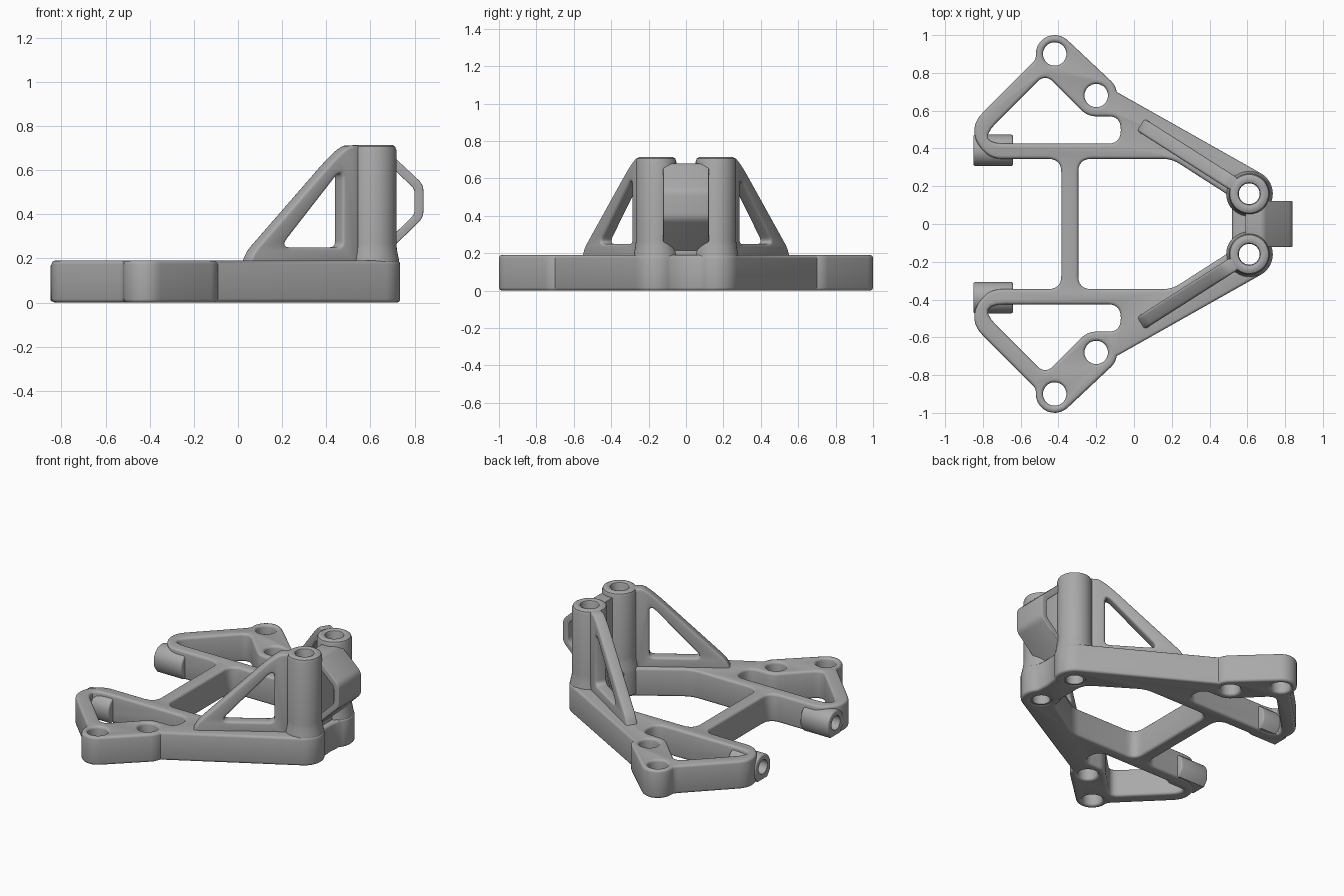
import bpy, bmesh
from math import sin, cos, radians, pi
from mathutils import Matrix, Vector

cube = bpy.data.objects.get("Cube")
if cube:
    bpy.data.objects.remove(cube, do_unlink=True)

grey = bpy.data.materials.new("plain_grey")
grey.use_nodes = True
colour = (0.4, 0.4, 0.4, 1)
grey.diffuse_color = colour
for node in grey.node_tree.nodes:
    if node.type == 'BSDF_PRINCIPLED':
        node.inputs["Base Color"].default_value = colour
        node.inputs["Roughness"].default_value = 0.6


def arc(cx, cy, r, a0, a1, n=10):
    angles = [radians(a0 + (a1 - a0) * i / n) for i in range(n + 1)]
    return [(cx + r * cos(a), cy + r * sin(a)) for a in angles]


def circle(cx, cy, r, n=32):
    return arc(cx, cy, r, 0, 360, n)[:-1]


def rounded(points, steps=6):
    """Round each corner that carries a third value (its cut length)."""
    out = []
    for i, p in enumerate(points):
        c = Vector(p[:2])
        if len(p) < 3:
            out.append(tuple(c))
            continue
        a = Vector(points[i - 1][:2])
        b = Vector(points[(i + 1) % len(points)][:2])
        a = c + (a - c).normalized() * min(p[2], (a - c).length * 0.48)
        b = c + (b - c).normalized() * min(p[2], (b - c).length * 0.48)
        for k in range(steps + 1):
            t = k / steps
            out.append(tuple(a * (1 - t) ** 2 + c * 2 * t * (1 - t) + b * t * t))
    return out


def flip(points):
    return [(p[0], -p[1], *p[2:]) for p in reversed(points)]


def frame(x_axis, y_axis, origin):
    x, y = Vector(x_axis).normalized(), Vector(y_axis)
    m = Matrix((x, y, x.cross(y))).transposed().to_4x4()
    m.translation = origin
    return m


def finish(name, mesh, angle=40):
    mesh.name = name
    mesh.materials.clear()
    mesh.materials.append(grey)
    obj = bpy.data.objects.new(name, mesh)
    bpy.context.collection.objects.link(obj)
    bpy.ops.object.select_all(action='DESELECT')
    obj.select_set(True)
    bpy.context.view_layer.objects.active = obj
    bpy.ops.object.shade_smooth_by_angle(angle=radians(angle))
    return obj


def evaluated_mesh(obj):
    deps = bpy.context.evaluated_depsgraph_get()
    return bpy.data.meshes.new_from_object(obj.evaluated_get(deps))


def prism(name, loops, half, bevel, matrix):
    """Round-edged plate from an outline and its holes."""
    curve = bpy.data.curves.new(name, 'CURVE')
    curve.dimensions = '2D'
    curve.fill_mode = 'BOTH'
    curve.extrude = half - bevel
    curve.bevel_depth = bevel
    curve.bevel_resolution = 2
    curve.offset = -bevel
    for loop in loops:
        spline = curve.splines.new('POLY')
        spline.points.add(len(loop) - 1)
        for point, (x, y) in zip(spline.points, loop):
            point.co = (x, y, 0, 1)
        spline.use_cyclic_u = True
    temp = bpy.data.objects.new("temp", curve)
    bpy.context.collection.objects.link(temp)
    mesh = evaluated_mesh(temp)
    bpy.data.objects.remove(temp, do_unlink=True)
    bm = bmesh.new()
    bm.from_mesh(mesh)
    bmesh.ops.remove_doubles(bm, verts=bm.verts, dist=0.0001)
    bmesh.ops.recalc_face_normals(bm, faces=bm.faces)
    bm.transform(matrix)
    bm.to_mesh(mesh)
    bm.free()
    return finish(name, mesh)


def lathe(name, profile, x, y, n=40):
    """Revolve a closed (radius, height) profile about a vertical axis."""
    bm = bmesh.new()
    rings = [[bm.verts.new((x + r * cos(2 * pi * i / n), y + r * sin(2 * pi * i / n), z))
              for i in range(n)] for r, z in profile]
    for k, ring in enumerate(rings):
        prev = rings[k - 1]
        for i in range(n):
            j = (i + 1) % n
            bm.faces.new((prev[i], prev[j], ring[j], ring[i]))
    bmesh.ops.recalc_face_normals(bm, faces=bm.faces)
    mesh = bpy.data.meshes.new(name)
    bm.to_mesh(mesh)
    bm.free()
    return finish(name, mesh)


def cut(obj, cutter):
    mod = obj.modifiers.new("bore", 'BOOLEAN')
    mod.operation = 'DIFFERENCE'
    mod.solver = 'EXACT'
    mod.object = cutter
    name, mesh = obj.name, evaluated_mesh(obj)
    bpy.data.objects.remove(obj, do_unlink=True)
    return finish(name, mesh)


# Base frame: outer outline, central opening, two triangular windows, bolt holes
half_outline = (arc(0.61, 0.16, 0.125, -40, 61)
                + arc(-0.2, 0.68, 0.11, 10, 45) + arc(-0.42, 0.9, 0.1, 45, 180)
                + [(-0.52, 0.87, 0.03), (-0.845, 0.545, 0.06), (-0.845, 0.44, 0.07),
                   (-0.76, 0.345, 0.06), (-0.385, 0.345, 0.07)])
outline = rounded([(0.7, 0.0)] + half_outline + flip(half_outline))
half_opening = [(0.52, 0.14, 0.05), (0.2, 0.345, 0.05), (-0.295, 0.345, 0.07)]
opening = rounded(half_opening + flip(half_opening))
window = rounded([(-0.84, 0.425, 0.16), (-0.47, 0.795, 0.06)]
                 + arc(-0.2, 0.68, 0.11, 225, 270)
                 + [(-0.07, 0.57, 0.07), (-0.07, 0.425, 0.07)])
loops = [outline, opening]
for half in (window, circle(-0.42, 0.9, 0.062), circle(-0.2, 0.68, 0.062),
             circle(0.61, 0.16, 0.062)):
    loops += [half, flip(half)]
base = prism("base_frame", loops, 0.095, 0.016, Matrix.Translation((0, 0, 0.095)))

tower_profile = [(0.055, 0.004), (0.1, 0.004), (0.122, 0.02), (0.122, 0.17), (0.118, 0.2),
                 (0.11, 0.24), (0.108, 0.27), (0.108, 0.69), (0.102, 0.707),
                 (0.088, 0.715), (0.07, 0.715), (0.059, 0.71), (0.055, 0.7)]
rib_outline = [(0.02, 0.15), (0.055, 0.235, 0.03), (0.47, 0.712, 0.14),
               (0.53, 0.712), (0.53, 0.15)]
rib_window = [(0.175, 0.25, 0.05), (0.455, 0.25, 0.03), (0.455, 0.61, 0.06)]
boss_outline = arc(0, 0.09, 0.083, 0, 180, 16) + [(-0.083, 0.05), (-0.05, 0.004),
                                                  (0.05, 0.004), (0.083, 0.05)]

for side, label in ((1, "back"), (-1, "front")):
    # Hollow tower
    lathe(label + "_tower", tower_profile, 0.61, 0.16 * side)

    # Sloping rib with triangular window, running down the diagonal beam
    ribs = [[((x - 0.61) * 1.185, z) for x, z in rounded(loop)]
            for loop in (rib_outline, rib_window)]
    prism(label + "_rib", ribs, 0.038, 0.014,
          frame((0.55, -0.35 * side, 0), (0, 0, 1), (0.61, 0.16 * side, 0)))

    # Pivot boss with a bore along x
    boss = prism(label + "_pivot_boss", [boss_outline], 0.105, 0.01,
                 frame((0, 1, 0), (0, 0, 1), (-0.745, 0.39 * side, 0)))
    bore = prism("bore_cutter", [circle(0, 0.09, 0.047)], 0.12, 0.005,
                 frame((0, 1, 0), (0, 0, 1), (-0.79, 0.39 * side, 0)))
    bore.hide_render = True
    boss = cut(boss, bore)
    base = cut(base, bore)
    bpy.data.objects.remove(bore, do_unlink=True)

# Web joining the towers
upright = frame((1, 0, 0), (0, 0, 1), (0, 0, 0))
prism("tower_web", [[(0.59, 0.05), (0.665, 0.05), (0.665, 0.68), (0.59, 0.68)]],
      0.09, 0.008, upright)

# Open bumper loop on the end
bumper = rounded([(0.65, 0.68), (0.685, 0.68, 0.02), (0.84, 0.535, 0.03),
                  (0.84, 0.385, 0.03), (0.65, 0.2)])
bumper_gap = rounded([(0.667, 0.64), (0.8, 0.515, 0.02), (0.8, 0.4, 0.02), (0.667, 0.27)])
prism("bumper_loop", [bumper, bumper_gap], 0.122, 0.006, upright)
